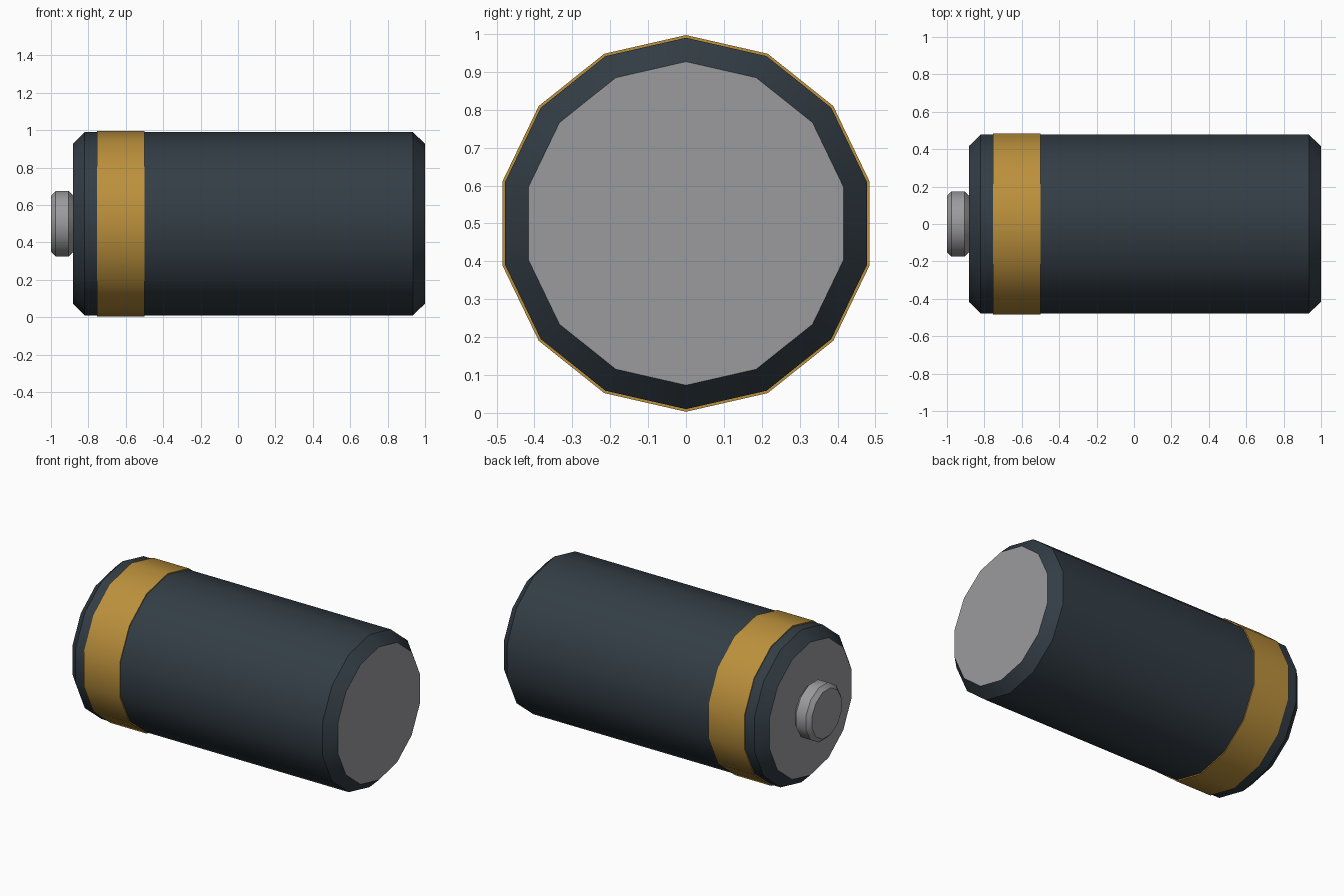
import bpy, math

default = bpy.data.objects.get("Cube")
if default:
    bpy.data.objects.remove(default, do_unlink=True)

CENTER_Z = 0.5


def material(name, rgb):
    mat = bpy.data.materials.new(name)
    mat.use_nodes = True
    mat.diffuse_color = (*rgb, 1)
    mat.node_tree.nodes["Principled BSDF"].inputs["Base Color"].default_value = (*rgb, 1)
    return mat


dark = material("dark slate casing", (0.033, 0.047, 0.06))
gold = material("gold stripe", (0.5, 0.28, 0.045))
metal = material("grey metal", (0.33, 0.33, 0.345))


def lathe(name, profile, sides, turn, mats):
    """Closed solid along x from (x, radius) rings, with a flat cap at each end."""
    verts = []
    for x, radius in profile:
        for i in range(sides):
            a = math.tau * i / sides + turn
            verts.append((x, radius * math.sin(a), CENTER_Z + radius * math.cos(a)))
    faces = []
    for r in range(len(profile) - 1):
        for i in range(sides):
            j = (i + 1) % sides
            a, b = r * sides, (r + 1) * sides
            faces.append((a + i, b + i, b + j, a + j))
    last = (len(profile) - 1) * sides
    faces.append(tuple(range(sides)))
    faces.append(tuple(last + i for i in reversed(range(sides))))
    mesh = bpy.data.meshes.new(name)
    mesh.from_pydata(verts, [], faces)
    for mat in mats:
        mesh.materials.append(mat)
    obj = bpy.data.objects.new(name, mesh)
    bpy.context.collection.objects.link(obj)
    bpy.ops.object.select_all(action="DESELECT")
    obj.select_set(True)
    bpy.context.view_layer.objects.active = obj
    bpy.ops.object.shade_smooth_by_angle(angle=math.radians(32))
    return obj


# Casing with bevelled rims; the flat end caps are bare metal
casing = lathe("casing", [(-0.883, 0.427), (-0.82, 0.49), (0.935, 0.49), (1, 0.427)],
               14, 0, [dark, metal])
for face in casing.data.polygons:
    if abs(face.normal.x) > 0.99:
        face.material_index = 1

# Raised stripe around the casing
lathe("stripe", [(-0.755, 0.497), (-0.5, 0.497)], 14, 0, [gold])

# Terminal button on the end, bevelled on both rims
lathe("terminal", [(-1, 0.155), (-0.975, 0.181), (-0.905, 0.181), (-0.883, 0.158)],
      12, math.radians(15), [metal])
